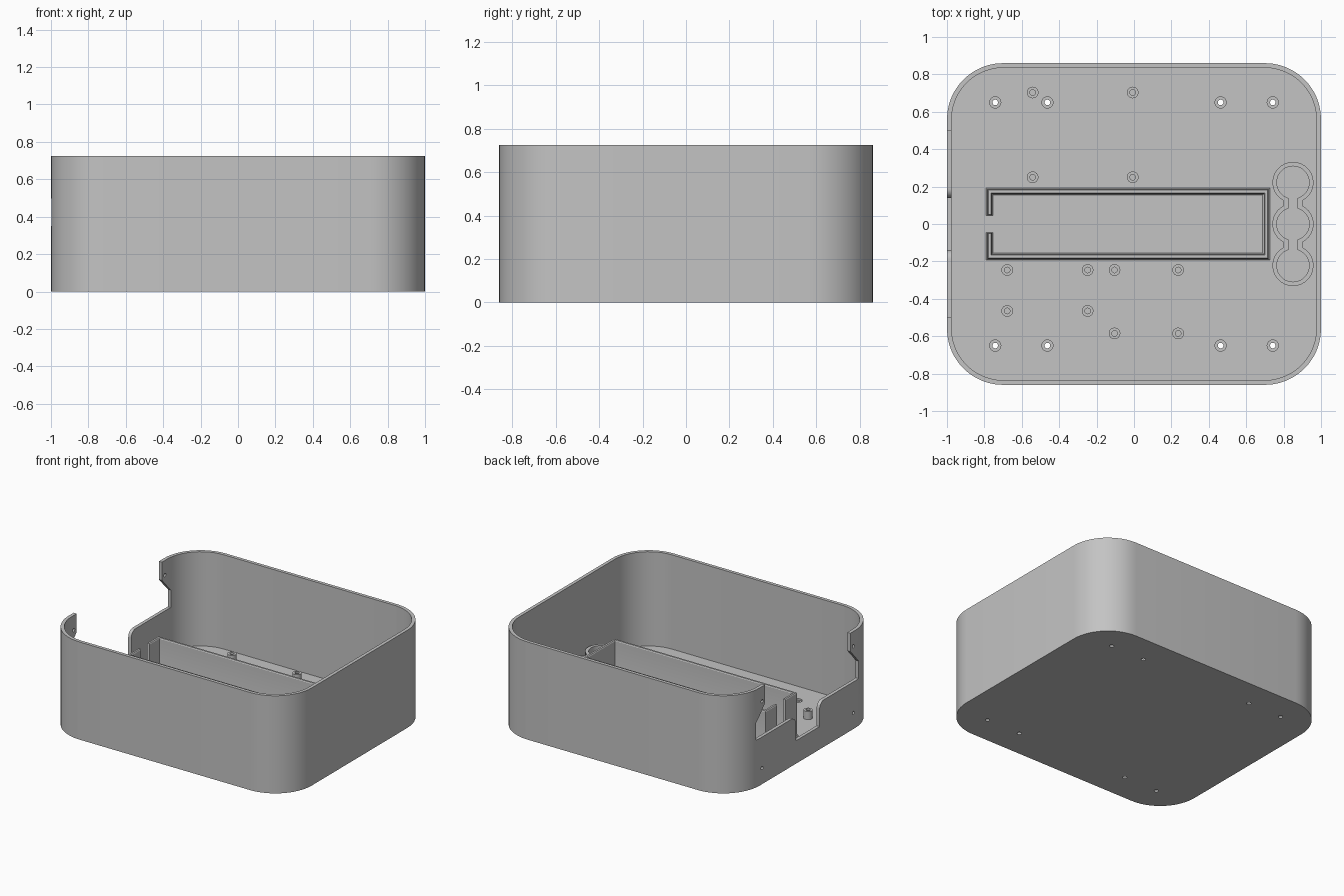
import bpy, bmesh, math
from mathutils import Vector

if "Cube" in bpy.data.objects:
    bpy.data.objects.remove(bpy.data.objects["Cube"], do_unlink=True)

HEIGHT, FLOOR, WALL = 0.725, 0.025, 0.025

grey = bpy.data.materials.new("plain grey")
grey.use_nodes = True
grey.diffuse_color = (0.55, 0.55, 0.55, 1)
grey.node_tree.nodes["Principled BSDF"].inputs["Base Color"].default_value = grey.diffuse_color


def arc(cx, cy, r, start, end, steps=12):
    """Points along an arc, angles in degrees."""
    angles = [math.radians(start + (end - start) * i / steps) for i in range(steps + 1)]
    return [(cx + r * math.cos(a), cy + r * math.sin(a)) for a in angles]


def circle(cx, cy, r):
    return arc(cx, cy, r, 0, 360, 24)[:-1]


def rounded_rect(hx, hy, r):
    pts = []
    for i, (sx, sy) in enumerate([(1, 1), (-1, 1), (-1, -1), (1, -1)]):
        pts += arc(sx * (hx - r), sy * (hy - r), r, 90 * i, 90 * i + 90)
    return pts


def loft(bm, layers, ring=False, along_x=False):
    """Skin equal outlines placed at given levels; cap the ends or join them as a ring."""
    rows = []
    for outline, level in layers:
        rows.append([bm.verts.new((level, a, b) if along_x else (a, b, level))
                     for a, b in outline])
    pairs = list(zip(rows, rows[1:]))
    if ring:
        pairs.append((rows[-1], rows[0]))
    else:
        bm.faces.new(rows[0])
        bm.faces.new(rows[-1])
    for low, high in pairs:
        n = len(low)
        for i in range(n):
            j = (i + 1) % n
            bm.faces.new((low[i], low[j], high[j], high[i]))


def make_object(name, bm):
    bmesh.ops.recalc_face_normals(bm, faces=bm.faces[:])
    mesh = bpy.data.meshes.new(name)
    bm.to_mesh(mesh)
    bm.free()
    mesh.materials.append(grey)
    obj = bpy.data.objects.new(name, mesh)
    bpy.context.scene.collection.objects.link(obj)
    return obj


# Open case: outer skin, rim, inner skin and floor
outer = rounded_rect(1, 0.86, 0.3)
inner = rounded_rect(1 - WALL, 0.86 - WALL, 0.3 - WALL)
bm = bmesh.new()
loft(bm, [(outer, 0), (outer, HEIGHT), (inner, HEIGHT), (inner, FLOOR)])
case = make_object("case", bm)

# Cutter: stepped side opening with a rounded cable slot
bm = bmesh.new()
half = [(0.14, 0.17)] + arc(0.19, 0.30, 0.05, 180, 90, 8)
half += [(0.6, 0.35), (0.6, 0.48), (0.5, 0.59), (0.5, 0.8)]
opening = half + [(-y, z) for y, z in reversed(half)]
loft(bm, [(opening, -1.1), (opening, -0.9)], along_x=True)

# Cutter: small screw holes beside the opening
for y in (-0.535, 0.535):
    for z in (0.12, 0.615):
        hole = circle(y, z, 0.012)
        loft(bm, [(hole, -1.1), (hole, -0.9)], along_x=True)

# Cutter: counterbored holes through the floor
for x in (-0.742, -0.463, 0.463, 0.742):
    for y in (-0.65, 0.65):
        small, wide = circle(x, y, 0.015), circle(x, y, 0.03)
        loft(bm, [(small, -0.1), (small, 0.013), (wide, 0.013), (wide, 0.1)])
cutter = make_object("case_cutter", bm)
cutter.hide_render = True

cut = case.modifiers.new("openings", "BOOLEAN")
cut.operation, cut.solver, cut.object = "DIFFERENCE", "EXACT", cutter
bpy.context.view_layer.update()
graph = bpy.context.evaluated_depsgraph_get()
cut_mesh = bpy.data.meshes.new_from_object(case.evaluated_get(graph))
case.modifiers.clear()
case.data = cut_mesh
bpy.data.objects.remove(cutter, do_unlink=True)


# Long tray wall with a gap in one end, flared at the foot and eased at the top
def tray_outline(h):
    left, right, side, gap = -0.772, 0.707, 0.174, 0.052 - h * 0.3
    far = [(left - h, gap), (left - h, side + h), (right + h, side + h)]
    near = [(left + h, gap), (left + h, side - h), (right - h, side - h)]

    def mirror(pts):
        return [(x, -y) for x, y in reversed(pts)]
    return far + mirror(far) + near_reverse(near, mirror)


def near_reverse(near, mirror):
    return list(reversed(mirror(near))) + list(reversed(near))


bm = bmesh.new()
loft(bm, [(tray_outline(h), z) for h, z in
          [(0.019, 0.02), (0.019, 0.027), (0.013, 0.032), (0.011, 0.04),
           (0.011, 0.342), (0.007, 0.348)]])
tray = make_object("tray_wall", bm)


# Three-lobed holder wall
def lobes(r, neck):
    a = math.degrees(math.asin(neck / r))
    x, step = 0.85, 0.222
    right = arc(x, -step, r, -90, 90 - a) + arc(x, 0, r, a - 90, 90 - a) + arc(x, step, r, a - 90, 90)
    left = [(2 * x - px, py) for px, py in reversed(right)]
    return right + left[1:-1]


bm = bmesh.new()
outside, inside = lobes(0.11, 0.05), lobes(0.087, 0.025)
loft(bm, [(outside, 0.02), (outside, 0.205), (inside, 0.205), (inside, 0.02)], ring=True)
holder = make_object("lobed_holder", bm)

# Board standoffs with blind holes, in three groups of four
parts = [case, tray, holder]
groups = [((-0.542, -0.007), (0.25, 0.703)),
          ((-0.678, -0.248), (-0.465, -0.246)),
          ((-0.104, 0.236), (-0.585, -0.246))]
for xs, ys in groups:
    for x in xs:
        for y in ys:
            bm = bmesh.new()
            post, bore = circle(x, y, 0.031), circle(x, y, 0.015)
            loft(bm, [(post, 0.02), (post, 0.085), (bore, 0.085), (bore, 0.03)])
            parts.append(make_object("standoff", bm))

# Smooth the curved walls, keep edges crisp
bpy.ops.object.select_all(action="DESELECT")
for obj in parts:
    obj.select_set(True)
bpy.context.view_layer.objects.active = case
bpy.ops.object.shade_smooth_by_angle(angle=math.radians(30))
